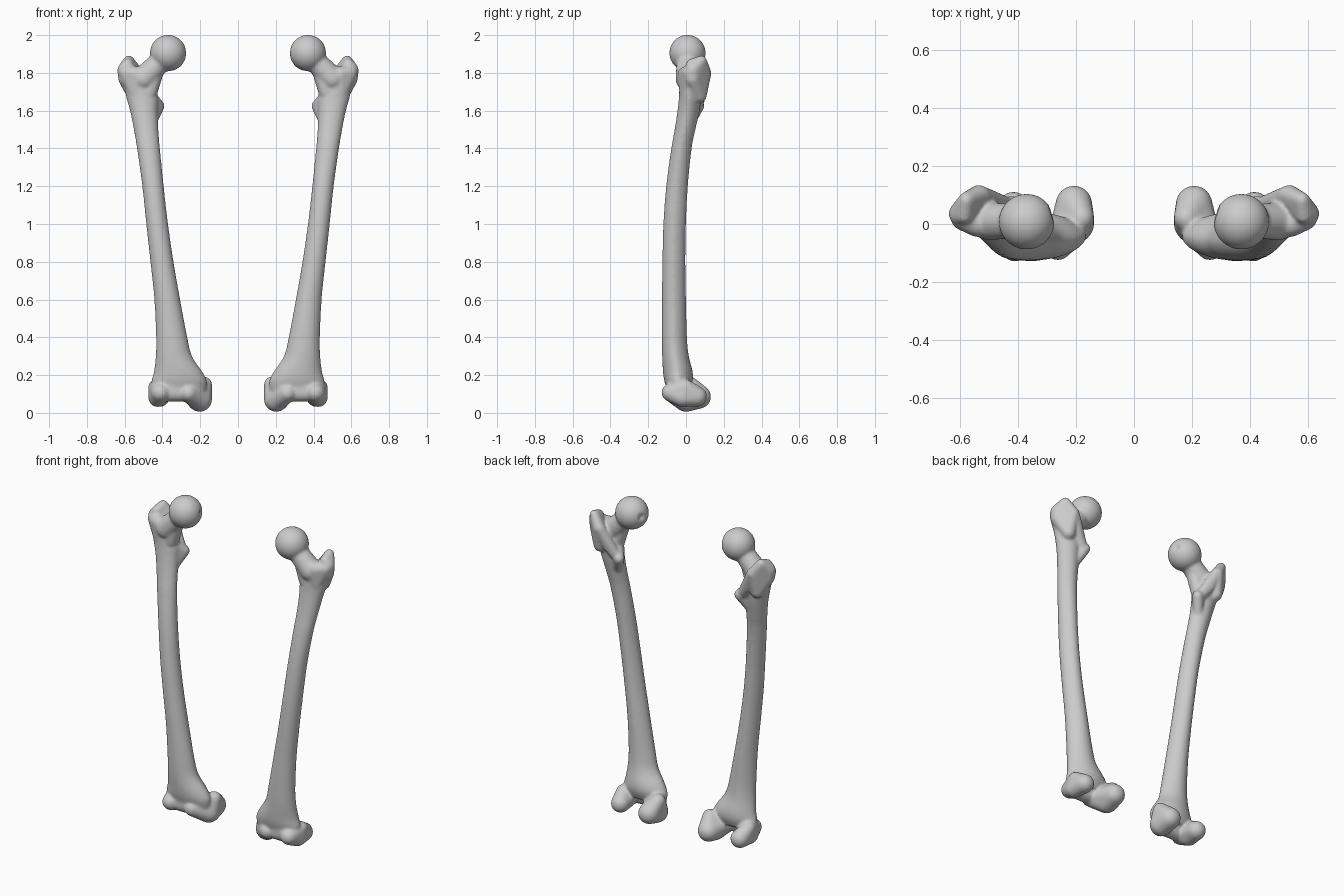
import bpy, bmesh, math
from mathutils import Vector, Matrix

if "Cube" in bpy.data.objects:
    bpy.data.objects.remove(bpy.data.objects["Cube"])

bm = bmesh.new()


def hull(*balls):
    """Closed skin stretched round a set of balls (x, y, z, radius)."""
    tmp = bmesh.new()
    for x, y, z, r in balls:
        bmesh.ops.create_icosphere(tmp, subdivisions=3, radius=r,
                                   matrix=Matrix.Translation((x, y, z)))
    res = bmesh.ops.convex_hull(tmp, input=tmp.verts)
    bmesh.ops.delete(tmp, geom=[f for f in tmp.verts if f in set(res["geom_interior"])],
                     context='VERTS')
    bmesh.ops.recalc_face_normals(tmp, faces=tmp.faces)
    mesh = bpy.data.meshes.new("piece")
    tmp.to_mesh(mesh)
    tmp.free()
    bm.from_mesh(mesh)
    bpy.data.meshes.remove(mesh)


def smooth_rows(rows, steps=4):
    """Catmull-Rom interpolation of section rows."""
    out = []
    for i in range(len(rows) - 1):
        a, b, c, d = (rows[min(max(i + k, 0), len(rows) - 1)] for k in (-1, 0, 1, 2))
        for s in range(steps):
            t = s / steps
            out.append([q + 0.5 * t * (r - p + t * (2*p - 5*q + 4*r - w + t * (3*(q - r) + w - p)))
                        for p, q, r, w in zip(a, b, c, d)])
    return out + [rows[-1]]


def loft(rows, n=40):
    """Tube through horizontal sections (z, x0, x1, y0, y1), narrowed at the back."""
    rings = []
    for z, x0, x1, y0, y1 in smooth_rows(rows):
        ring = []
        for k in range(n):
            a = 2 * math.pi * k / n
            c, s = math.cos(a), math.sin(a)
            c *= 1 - 0.15 * max(0, s)
            ring.append(bm.verts.new(((x0 + x1) / 2 + c * (x1 - x0) / 2,
                                      (y0 + y1) / 2 + s * (y1 - y0) / 2, z)))
        rings.append(ring)
    for lo, hi in zip(rings, rings[1:]):
        for k in range(n):
            bm.faces.new((lo[k], lo[(k + 1) % n], hi[(k + 1) % n], hi[k]))
    bm.faces.new(rings[0][::-1])
    bm.faces.new(rings[-1])


# Shaft, bottom to top
loft([(.12, .17, .455, -.10, .015), (.17, .165, .458, -.115, .035),
      (.22, .19, .445, -.122, .035), (.30, .243, .436, -.126, .015),
      (.40, .268, .434, -.128, .005), (.60, .306, .443, -.127, .0),
      (.80, .341, .464, -.125, -.003), (1.0, .37, .486, -.12, .0),
      (1.2, .393, .507, -.105, .01), (1.4, .413, .535, -.078, .03),
      (1.5, .421, .552, -.06, .05), (1.6, .425, .572, -.045, .072),
      (1.68, .425, .594, -.037, .08), (1.78, .46, .61, -.035, .07)])

# Ball head with a small pit on its inner side
head = Vector((.37, .008, 1.905))
pit = Vector((-.95, .3, .05)).normalized()
ball = bmesh.ops.create_uvsphere(bm, u_segments=64, v_segments=40, radius=.096,
                                 matrix=Matrix.Translation(head))
for v in ball["verts"]:
    d = (v.co - head).normalized()
    v.co -= d * .018 * max(0, (d.dot(pit) - .965) / .035)

# Neck
hull((.38, .008, 1.89, .056), (.50, .01, 1.77, .066))
hull((.44, .008, 1.80, .045), (.47, .01, 1.70, .045))

# Greater trochanter: outer plate, front shoulder and back crest
hull((.578, .082, 1.865, .028), (.535, .10, 1.80, .035), (.598, .035, 1.815, .041),
     (.592, .035, 1.77, .043), (.545, .07, 1.68, .04), (.585, .03, 1.845, .03))
hull((.59, .02, 1.80, .042), (.54, .0, 1.79, .045), (.54, .01, 1.70, .045))
hull((.53, .10, 1.80, .033), (.49, .08, 1.70, .032), (.435, .062, 1.63, .03))

# Lesser trochanter
hull((.42, .066, 1.625, .032), (.46, .03, 1.66, .04), (.46, .02, 1.54, .03))

# Inner condyle
hull((.207, .070, .085, .063), (.203, .0, .071, .066), (.262, -.08, .105, .046),
     (.18, .02, .15, .043))
# Outer condyle
hull((.415, .057, .087, .055), (.425, -.02, .082, .051), (.41, -.08, .108, .05),
     (.434, .0, .135, .042))
# Shallow groove between the condyles at the front
hull((.27, -.06, .105, .046), (.41, -.06, .105, .046), (.34, -.05, .16, .055))

# Fuse the pieces into one smooth bone, then mirror for the pair
mesh = bpy.data.meshes.new("thigh_bones")
bm.to_mesh(mesh)
bm.free()
bone = bpy.data.objects.new("thigh_bones", mesh)
bpy.context.collection.objects.link(bone)
remesh = bone.modifiers.new("fuse", 'REMESH')
remesh.mode = 'VOXEL'
remesh.voxel_size = .007
remesh.use_smooth_shade = True
soften = bone.modifiers.new("soften", 'SMOOTH')
soften.factor = .5
soften.iterations = 12
bone.modifiers.new("pair", 'MIRROR').use_mirror_merge = False
